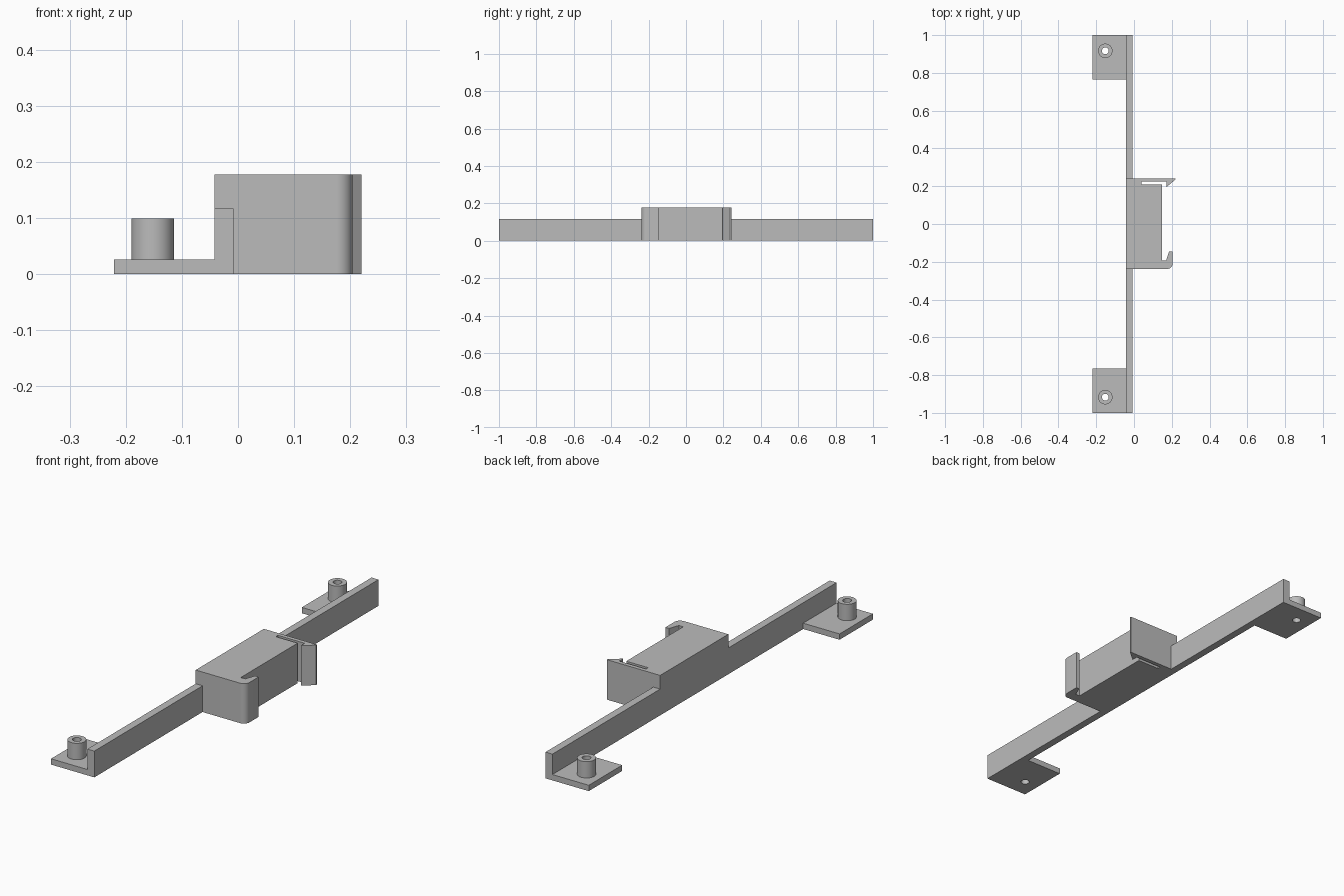
import bpy, bmesh, math
from mathutils import Vector

cube = bpy.data.objects.get("Cube")
if cube:
    bpy.data.objects.remove(cube, do_unlink=True)

grey = bpy.data.materials.new("light grey plastic")
grey.use_nodes = True
colour = (0.5, 0.5, 0.5, 1)
grey.diffuse_color = colour
grey.node_tree.nodes["Principled BSDF"].inputs["Base Color"].default_value = colour


def extrude(name, outline, z0, z1):
    """Extrude a plan outline upward into a solid."""
    bm = bmesh.new()
    base = bm.faces.new([bm.verts.new((x, y, z0)) for x, y in outline])
    top = bmesh.ops.extrude_face_region(bm, geom=[base])["geom"]
    bmesh.ops.translate(bm, vec=(0, 0, z1 - z0),
                        verts=[g for g in top if isinstance(g, bmesh.types.BMVert)])
    bmesh.ops.recalc_face_normals(bm, faces=bm.faces)
    mesh = bpy.data.meshes.new(name)
    bm.to_mesh(mesh)
    bm.free()
    mesh.materials.append(grey)
    obj = bpy.data.objects.new(name, mesh)
    bpy.context.collection.objects.link(obj)
    return obj


def rect(x0, x1, y0, y1):
    return [(x0, y0), (x1, y0), (x1, y1), (x0, y1)]


def arc(cx, cy, r, start, end, steps):
    angles = [math.radians(start + (end - start) * i / steps) for i in range(steps + 1)]
    return [(cx + r * math.cos(a), cy + r * math.sin(a)) for a in angles]


def activate(obj):
    bpy.ops.object.select_all(action='DESELECT')
    obj.select_set(True)
    bpy.context.view_layer.objects.active = obj


def drill(obj, cutter):
    activate(obj)
    mod = obj.modifiers.new("hole", 'BOOLEAN')
    mod.operation = 'DIFFERENCE'
    mod.solver = 'EXACT'
    mod.object = cutter
    bpy.ops.object.modifier_apply(modifier=mod.name)


def smooth(obj):
    activate(obj)
    bpy.ops.object.shade_smooth_by_angle(angle=math.radians(30))


BACK, BAR_FRONT, LEFT_EDGE = -0.042, -0.008, -0.221

# Central holder: block, rounded clip lip at the front, slotted barbed arm at the rear
holder_plan = (
    [(BACK, -0.238)]
    + arc(0.176, -0.210, 0.028, -90, 0, 10)
    + [(0.204, -0.146), (0.186, -0.146), (0.170, -0.192), (0.148, -0.192),
       (0.148, 0.209), (0.040, 0.209), (0.040, 0.224), (0.172, 0.224),
       (0.172, 0.196), (0.220, 0.236), (0.220, 0.242), (BACK, 0.242)]
)
smooth(extrude("clip_holder", holder_plan, 0, 0.178))

# Rail, foot and hollow post at each end
for side, label, inner in ((-1, "front", 0.238), (1, "rear", 0.242)):
    extrude(label + "_rail", rect(BACK, BAR_FRONT, *sorted((side * inner, side))), 0, 0.117)
    foot = extrude(label + "_foot",
                   rect(LEFT_EDGE, BACK, *sorted((side * 0.765, side))), 0, 0.026)
    centre = (-0.152, side * 0.917)
    post = extrude(label + "_post", arc(*centre, 0.038, 0, 354, 59), 0.026, 0.099)
    cutter = extrude("hole_cutter", arc(*centre, 0.018, 0, 350, 35), -0.1, 0.2)
    cutter.hide_render = True
    for part in (foot, post):
        drill(part, cutter)
        smooth(part)
    bpy.data.objects.remove(cutter, do_unlink=True)
